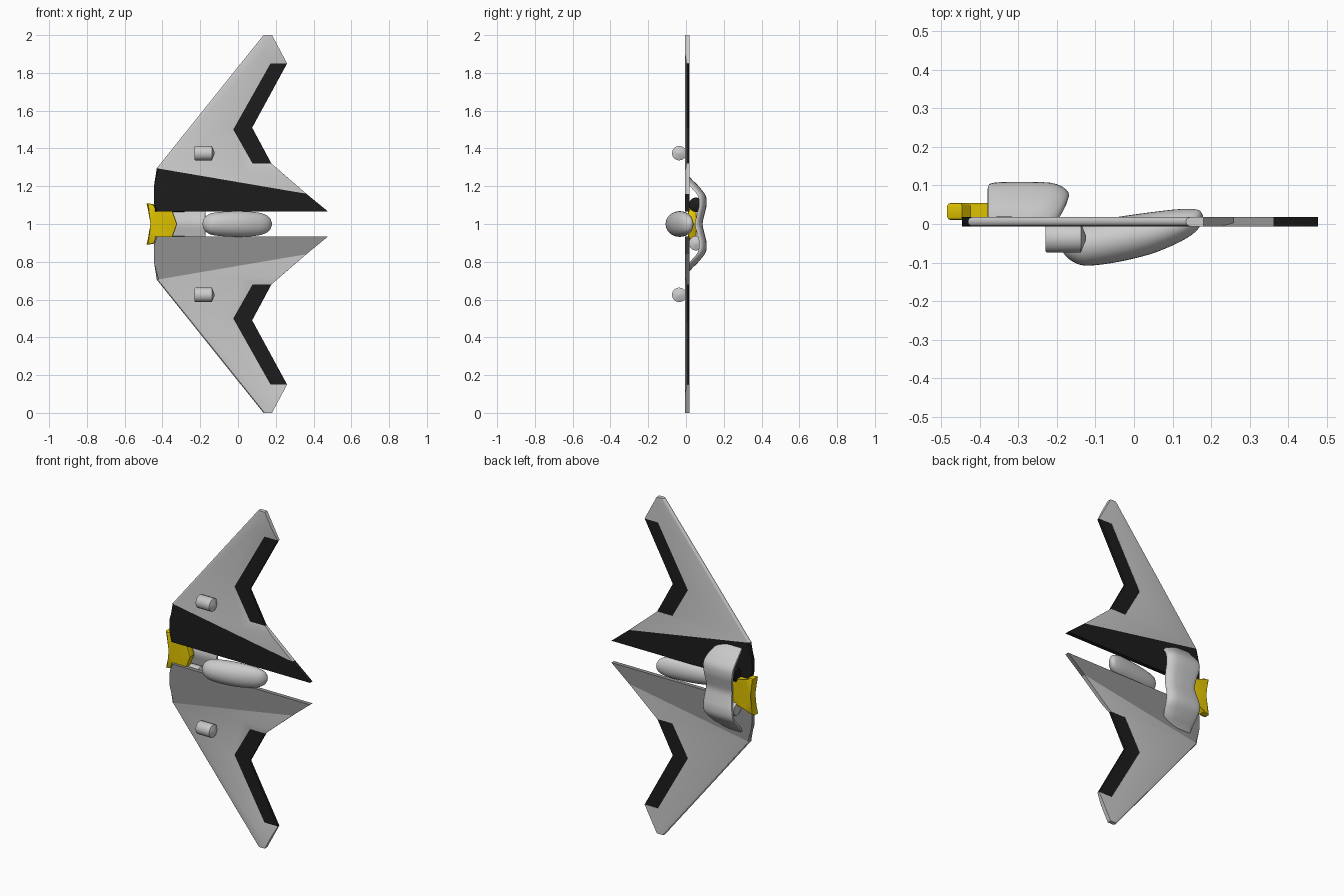
import bpy, bmesh, math

if "Cube" in bpy.data.objects:
    bpy.data.objects.remove(bpy.data.objects["Cube"])

FRONT, BACK = -0.006, 0.018     # plate faces in y


def material(name, rgb):
    m = bpy.data.materials.new(name)
    m.diffuse_color = (*rgb, 1)
    m.use_nodes = True
    m.node_tree.nodes["Principled BSDF"].inputs["Base Color"].default_value = m.diffuse_color
    return m


black = material("black_paint", (0.012, 0.012, 0.012))
yellow = material("yellow_paint", (0.75, 0.55, 0.0))
mid_grey = material("mid_grey_paint", (0.28, 0.28, 0.28))


def finish(name, bm, mat=None, smooth=None):
    bmesh.ops.recalc_face_normals(bm, faces=bm.faces)
    me = bpy.data.meshes.new(name)
    bm.to_mesh(me)
    bm.free()
    ob = bpy.data.objects.new(name, me)
    bpy.context.collection.objects.link(ob)
    if mat:
        me.materials.append(mat)
    if smooth:
        bpy.ops.object.select_all(action='DESELECT')
        ob.select_set(True)
        bpy.context.view_layer.objects.active = ob
        bpy.ops.object.shade_smooth_by_angle(angle=math.radians(smooth))
    return ob


def plate(name, pts, y0, y1, mat=None, flip=False, bevel_edges=(), inset=None, bevel=0.01, segs=3):
    """Extruded x-z outline; inset maps point index -> front-face point, leaving a sloped band."""
    bm = bmesh.new()
    inset = inset or {}
    n = len(pts)
    zf = (lambda z: 2 - z) if flip else (lambda z: z)
    back = [bm.verts.new((x, y1, zf(z))) for x, z in pts]
    front = [bm.verts.new((*[(inset.get(i, p))[0]], y0, zf(inset.get(i, p)[1])))
             for i, p in enumerate(pts)]
    low = {i: bm.verts.new((pts[i][0], y0 + 0.009, zf(pts[i][1]))) for i in inset}
    bm.faces.new(back)
    bm.faces.new(front)
    for i in range(n):
        j = (i + 1) % n
        rim = [back[i], back[j]]
        if i in low and j in low:
            bm.faces.new((low[i], low[j], front[j], front[i]))
            rim += [low[j], low[i]]
        else:
            rim += ([low[j]] if j in low else []) + [front[j], front[i]]
            rim += [low[i]] if i in low else []
        bm.faces.new(rim)
    edges = []
    for i in bevel_edges:
        j = (i + 1) % n
        edges += [bm.edges.get((back[i], back[j])), bm.edges.get((front[i], front[j]))]
    if edges:
        bmesh.ops.bevel(bm, geom=edges, offset=bevel, segments=segs, profile=0.5, affect='EDGES')
    return finish(name, bm, mat, 30)


def loft(name, rings, mat=None):
    bm = bmesh.new()
    loops = [[bm.verts.new(p) for p in r] for r in rings]
    for a, b in zip(loops, loops[1:]):
        for i in range(len(a)):
            j = (i + 1) % len(a)
            bm.faces.new((a[i], a[j], b[j], b[i]))
    bm.faces.new(loops[0])
    bm.faces.new(loops[-1])
    return finish(name, bm, mat, 45)


def smooth_stations(st, steps=4):
    """Catmull-Rom resampling of station tuples."""
    out = []
    for i in range(len(st) - 1):
        p = [st[max(i - 1, 0)], st[i], st[i + 1], st[min(i + 2, len(st) - 1)]]
        for k in range(steps):
            t = k / steps
            out.append([0.5 * (2 * b + (c - a) * t + (2 * a - 5 * b + 4 * c - d) * t * t
                               + (3 * b - a - 3 * c + d) * t ** 3) for a, b, c, d in zip(*p)])
    return out + [list(st[-1])]


def pod(name, x, y, z, mat=None):
    # cylinder along x with a shallow conical end
    prof = [(x, 0.034), (x + 0.004, 0.038), (x + 0.092, 0.038), (x + 0.106, 0.004)]
    loft(name, [[(px, y + r * math.cos(a * math.tau / 32), z + r * math.sin(a * math.tau / 32))
                 for a in range(32)] for px, r in prof], mat)


# Wings, elevons, inner panels and pods, mirrored about z = 1
wing = [(0.135, 2), (0.18, 2), (0.26, 1.85), (0.172, 1.85), (-0.025, 1.5),
        (0.077, 1.32), (0.177, 1.32), (0.362, 1.16), (-0.43, 1.295)]
slope = {2: (0.23, 1.906), 3: (0.126, 1.906), 4: (-0.077, 1.5), 5: (0.026, 1.279), 6: (0.224, 1.279)}
elevon = [(0.26, 1.85), (0.075, 1.51), (0.177, 1.32), (0.077, 1.32), (-0.025, 1.5), (0.172, 1.85)]
panel = [(0.362, 1.16), (0.478, 1.065), (-0.438, 1.065), (-0.446, 1.12), (-0.445, 1.2), (-0.43, 1.295)]

for side, flip, paint in (("upper", False, black), ("lower", True, mid_grey)):
    plate(side + "_wing", wing, FRONT, BACK, None, flip, [8], slope)
    plate(side + "_elevon", elevon, 0.003, BACK - 0.001, black, flip)
    plate(side + "_inner_panel", panel, FRONT, BACK, paint, flip, [2, 3, 4])
    pod(side + "_front_pod", -0.23, -0.036, 0.625 if flip else 1.375)
    pod(side + "_rear_pod", -0.375, 0.053, 0.898 if flip else 1.102, None if flip else black)

# Tilted nacelle between the wings: x, y low, y high, half height
nacelle = [(-0.187, -0.066, -0.056, 0.006), (-0.18, -0.08, -0.035, 0.028), (-0.16, -0.097, -0.01, 0.048),
           (-0.125, -0.108, 0.003, 0.06), (-0.05, -0.1, 0.017, 0.067), (0.04, -0.079, 0.03, 0.067),
           (0.11, -0.051, 0.038, 0.06), (0.15, -0.028, 0.039, 0.047), (0.17, -0.008, 0.035, 0.03),
           (0.179, 0.01, 0.023, 0.006)]
rings = []
for x, lo, hi, rz in smooth_stations(nacelle):
    rings.append([(x, (lo + hi) / 2 + (hi - lo) / 2 * math.cos(a * math.tau / 32),
                   1 + rz * math.sin(a * math.tau / 32)) for a in range(32)])
loft("nacelle", rings)

# Curved bridge over the back: z offset, x start, x end, outer y, thickness
half = [(0.0, -0.36, -0.175, 0.088, 0.026), (0.05, -0.365, -0.172, 0.098, 0.026),
        (0.1, -0.375, -0.17, 0.109, 0.026), (0.15, -0.38, -0.17, 0.104, 0.028),
        (0.2, -0.38, -0.19, 0.067, 0.034), (0.23, -0.38, -0.22, 0.037, 0.026),
        (0.25, -0.38, -0.27, 0.019, 0.01)]
stations = [(1 - s[0], *s[1:]) for s in reversed(half[1:])] + [(1 + s[0], *s[1:]) for s in half]
rings = []
for z, x0, x1, y, t in smooth_stations(stations):
    ring = []
    for a in range(24):
        c, s = math.cos(a * math.tau / 24), math.sin(a * math.tau / 24)
        c, s = (math.copysign(abs(v) ** 0.5, v) for v in (c, s))
        droop = 0.022 * max(c, 0) ** 4 * min(1, t / 0.026)
        ring.append(((x0 + x1) / 2 + (x1 - x0) / 2 * c, y - t / 2 + t / 2 * s - droop, z))
    rings.append(ring)
loft("rear_bridge", rings)

# Yellow notched tail block
edge = [(-0.485, 1.11), (-0.447, 1.105), (-0.425, 1.08), (-0.35, 1.078), (-0.322, 1.0)]
tail = edge + [(x, 2 - z) for x, z in reversed(edge[:-1])] + [(-0.455, 1.0)]
plate("tail_block", tail, 0.01, 0.055, yellow, False, range(len(tail)), None, 0.008, 2)
